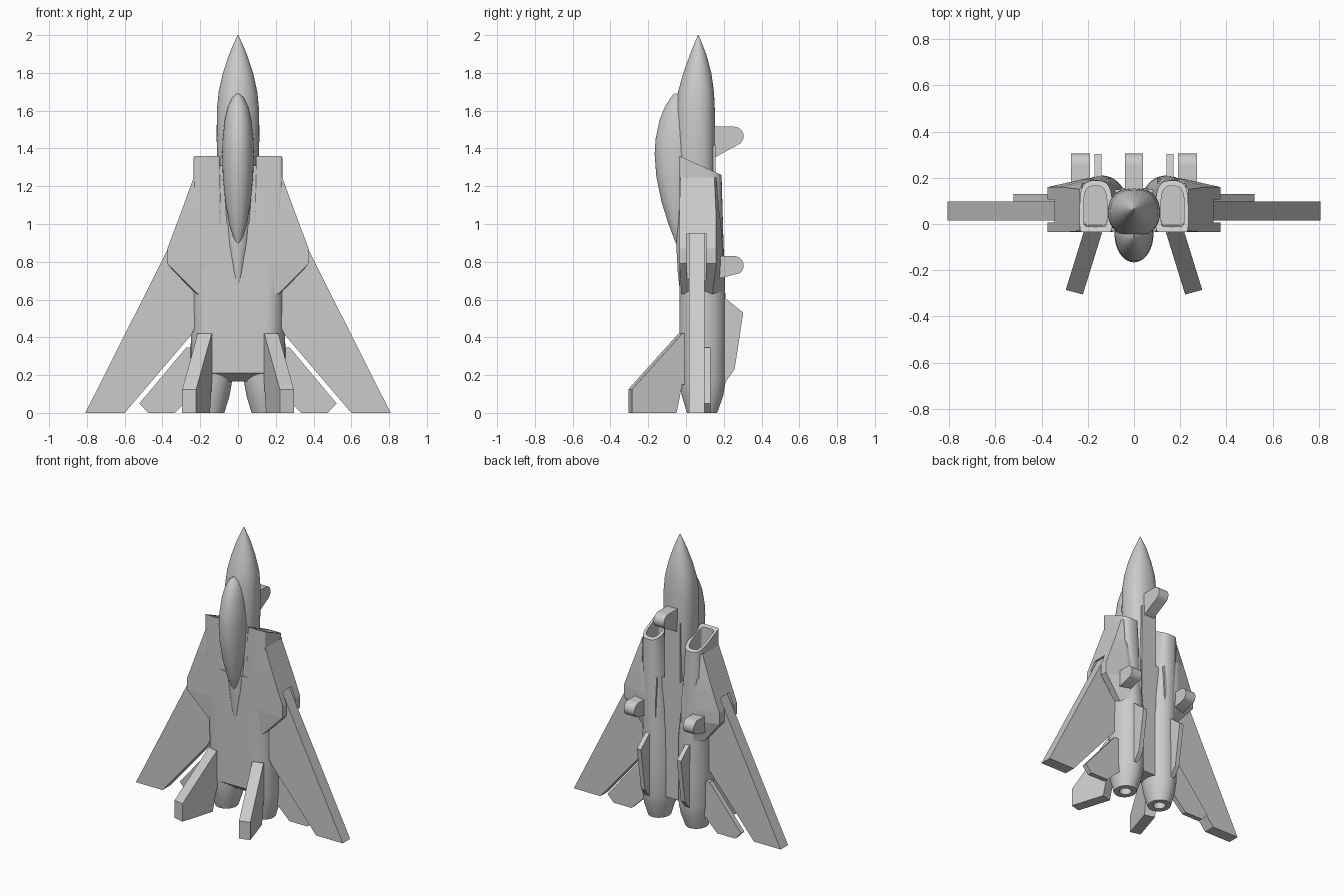
import bpy, bmesh, math

if "Cube" in bpy.data.objects:
    bpy.data.objects.remove(bpy.data.objects["Cube"])

grey = bpy.data.materials.new("airframe_grey")
grey.diffuse_color = (0.6, 0.6, 0.6, 1)
grey.use_nodes = True
grey.node_tree.nodes["Principled BSDF"].inputs["Base Color"].default_value = grey.diffuse_color


def loft(name, rings, mirror=False, smooth=False, cutter=None):
    """Skin a list of equal-length point rings and cap both ends."""
    bm = bmesh.new()
    vr = [[bm.verts.new(p) for p in r] for r in rings]
    n = len(vr[0])
    for a, b in zip(vr, vr[1:]):
        for i in range(n):
            j = (i + 1) % n
            bm.faces.new((a[i], a[j], b[j], b[i]))
    bm.faces.new(vr[0])
    bm.faces.new(vr[-1])
    bmesh.ops.recalc_face_normals(bm, faces=bm.faces)
    me = bpy.data.meshes.new(name)
    bm.to_mesh(me)
    bm.free()
    me.materials.append(grey)
    ob = bpy.data.objects.new(name, me)
    bpy.context.collection.objects.link(ob)
    if smooth:
        bpy.ops.object.select_all(action='DESELECT')
        bpy.context.view_layer.objects.active = ob
        ob.select_set(True)
        bpy.ops.object.shade_smooth_by_angle(angle=math.radians(35))
    if cutter:
        m = ob.modifiers.new("slot", 'BOOLEAN')
        m.operation, m.object, m.solver = 'DIFFERENCE', cutter, 'EXACT'
    if mirror:
        m = ob.modifiers.new("mirror", 'MIRROR')
        m.use_axis[0] = True
        m.use_clip = m.use_mirror_merge = False
    return ob


def plate_x(name, yz, x0, x1, **kw):
    return loft(name, [[(x, y, z) for y, z in yz] for x in (x0, x1)], **kw)


def plate_y(name, xz, y0, y1, **kw):
    return loft(name, [[(x, y, z) for x, z in xz] for y in (y0, y1)], **kw)


def oval(cx, hx, y0, y1, z, ef=2.0, eb=2.0, slant=0.0, n=40):
    """Super-ellipse; ef / eb square off the front and back halves."""
    pts = []
    cy, hy = (y0 + y1) / 2, (y1 - y0) / 2
    for i in range(n):
        t = 2 * math.pi * i / n
        c, s = math.cos(t), math.sin(t)
        e = 2 / (ef if s < 0 else eb)
        y = cy + hy * math.copysign(abs(s) ** e, s)
        pts.append((cx + hx * math.copysign(abs(c) ** e, c), y, z - slant * (y + 0.035)))
    return pts


# Nose and forward fuselage, fading into the rear deck
body = [(2.0, .002, .063, .067), (1.95, .025, .042, .087), (1.9, .046, .022, .107),
        (1.8, .080, -.014, .134), (1.7, .102, -.042, .148), (1.6, .112, -.058, .153),
        (1.45, .113, -.062, .155), (1.3, .108, -.062, .155), (1.1, .098, -.058, .15),
        (0.9, .08, -.052, .14), (0.75, .045, -.044, .12), (0.62, .01, -.03, .1)]
loft("fuselage", [oval(0, h, a, b, z, 2, 2.4 if z < 1.75 else 2) for z, h, a, b in body], smooth=True)

# Canopy bubble
bubble = [(1.692, .003, -.062), (1.67, .03, -.08), (1.62, .054, -.112), (1.55, .07, -.14),
          (1.45, .081, -.161), (1.37, .084, -.166), (1.25, .08, -.157), (1.12, .067, -.13),
          (1.0, .046, -.093), (0.93, .025, -.066), (0.89, .003, -.05)]
loft("canopy", [oval(0, h, y, -.045 - (y + .045), z) for z, h, y in bubble], smooth=True)

# Central slab between the engines, with a chamfered rear edge
plate_x("keel", [(.02, 1.36), (.02, .165), (.155, .165), (.155, 1.42)], -.06, .06)
plate_x("rear_deck", [(-.035, 1.0), (-.035, .21), (.03, .165), (.15, .165), (.15, 1.0)], -.14, .14)
plate_x("front_deck", [(-.03, 1.31), (-.03, .95), (.1, .95), (.1, 1.28)], -.105, .105)

# Engine nacelles: hollow slanted intake, round duct, tapered nozzle
S = 0.45
loft("nacelle", [
    oval(.167, .05, -.005, .165, 1.14, 8, 3),
    oval(.167, .05, -.012, .165, 1.36, 8, 3, S),
    oval(.165, .07, -.035, .188, 1.36, 14, 3, S),
    oval(.163, .073, -.035, .19, 1.2, 12, 2.8),
    oval(.155, .085, -.035, .197, .95, 6, 2.3),
    oval(.14, .108, -.035, .208, .63, 2.4, 2),
    oval(.14, .11, -.035, .21, .4),
    oval(.141, .11, -.035, .21, .17),
    oval(.143, .098, -.022, .197, .09),
    oval(.146, .074, .005, .165, 0),
    oval(.146, .04, .045, .125, 0),
    oval(.146, .04, .045, .125, .05)], mirror=True, smooth=True)

# Wing gloves with a slot that receives the swing wing
slot = plate_x("slot_cutter", [(.006, .5), (.106, .5), (.106, .95), (.006, .95)], .3, .5)
slot.hide_render = True
slot.hide_set(True)


def glove_ring(z, xi, xf, xb, xm, yf, yb, ym):
    return [(xi, yf, z), (xf, yf, z), (xb, yb, z), (xm, ym, z), (xi, ym, z)]


loft("wing_glove", [
    glove_ring(1.245, .222, .235, .235, .23, -.03, .15, .16),
    glove_ring(1.08, .222, .295, .295, .23, -.035, .158, .175),
    glove_ring(1.0, .1, .325, .325, .22, -.035, .16, .185),
    glove_ring(.87, .1, .374, .374, .21, -.035, .16, .195),
    glove_ring(.79, .1, .374, .374, .2, -.035, .16, .198),
    glove_ring(.63, .1, .215, .24, .19, -.025, .14, .19)], mirror=True, cutter=slot)

# Swept wings and tailplanes
plate_y("wing", [(.33, .95), (.808, 0), (.6, 0), (.25, .41), (.2, .5), (.28, .9)], .015, .098, mirror=True)
plate_y("tailplane", [(.2, .345), (.275, .345), (.522, .05), (.475, 0), (.335, 0), (.2, .13)],
        .095, .13, mirror=True)

# Canted tail fins
fin = [(.01, .42), (-.03, .42), (-.295, .125), (-.295, 0), (-.06, 0), (-.03, .15), (.01, .15)]
loft("tail_fin", [[(.184 - (y + .055) * .31 + s * .037, y + s * .01, z) for y, z in fin]
                  for s in (-1, 1)], mirror=True)

# Thin fins under the engines
plate_x("ventral_fin", [(.17, .625), (.205, .61), (.303, .53), (.257, .23), (.21, .165), (.17, .165)],
        .14, .172, mirror=True)


# Landing pegs with rounded tips
def peg(name, z_top, z_root, y0, x0, x1, **kw):
    r = .05
    arc = [(.305 - r + r * math.sin(a), z_top - r + r * math.cos(a))
           for a in (math.radians(12 * i) for i in range(13))]
    plate_x(name, [(y0, z_top)] + arc + [(y0, z_root)], x0, x1, smooth=True, **kw)


peg("nose_peg", 1.515, 1.34, .13, -.04, .04)
peg("main_peg", .83, .70, .13, .19, .272, mirror=True)
